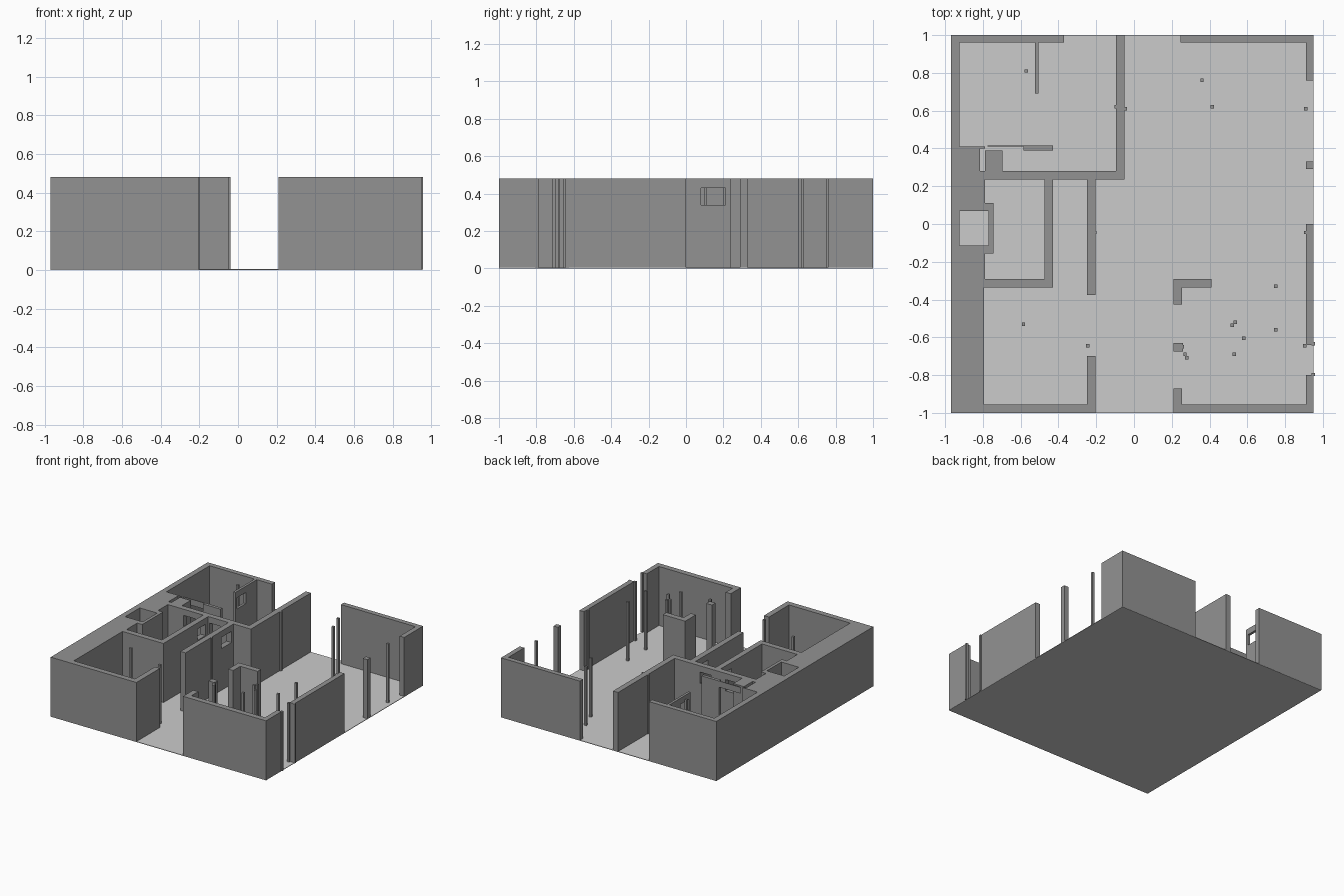
import bpy, bmesh, math

H = 0.48      # wall height
Z0 = 0.002    # wall base, just inside the floor slab

def material(name, v):
    m = bpy.data.materials.new(name)
    m.diffuse_color = (v, v, v, 1)
    return m

WALL = material("wall grey", 0.29)
FLOOR = material("floor light grey", 0.60)

def block_object(name, solids, cuts, mat):
    """Join boxes (x0, x1, y0, y1, z0, z1), remove cuts, keep only the outer skin."""
    boxes = solids + cuts
    ax = [sorted({round(b[2 * k + e], 4) for b in boxes for e in (0, 1)}) for k in range(3)]
    def cells(b):
        r = [range(ax[k].index(round(b[2 * k], 4)), ax[k].index(round(b[2 * k + 1], 4)))
             for k in range(3)]
        return {(i, j, l) for i in r[0] for j in r[1] for l in r[2]}
    filled = set()
    for b in solids:
        filled |= cells(b)
    for b in cuts:
        filled -= cells(b)
    bm = bmesh.new()
    verts = {}
    def vert(key):
        if key not in verts:
            verts[key] = bm.verts.new([ax[k][key[k]] for k in range(3)])
        return verts[key]
    for c in filled:
        for k in range(3):
            u, v = (k + 1) % 3, (k + 2) % 3
            for side in (0, 1):
                n = list(c)
                n[k] += 1 if side else -1
                if tuple(n) in filled:
                    continue
                ring = []
                for du, dv in ((0, 0), (1, 0), (1, 1), (0, 1)):
                    p = list(c)
                    p[k] += side
                    p[u] += du
                    p[v] += dv
                    ring.append(vert(tuple(p)))
                bm.faces.new(ring if side else ring[::-1])
    bmesh.ops.dissolve_limit(bm, angle_limit=math.radians(1), verts=bm.verts, edges=bm.edges)
    me = bpy.data.meshes.new(name)
    bm.to_mesh(me)
    bm.free()
    me.materials.append(mat)
    ob = bpy.data.objects.new(name, me)
    bpy.context.collection.objects.link(ob)
    return ob

# floor slab
block_object("floor", [(-0.97, 0.95, -1, 1, 0, 0.004)], [], FLOOR)

# full-height walls as plan rectangles (x0, x1, y0, y1)
plan = [
    # back left room
    (-0.97, -0.925, 0.41, 1.0), (-0.97, -0.37, 0.96, 1.0),
    (-0.525, -0.505, 0.69, 0.96), (-0.095, -0.05, 0.24, 1.0),
    (-0.80, -0.05, 0.235, 0.28), (-0.585, -0.43, 0.39, 0.415),
    # back right and right side
    (0.245, 0.95, 0.96, 1.0), (0.91, 0.95, 0.76, 1.0),
    (0.91, 0.95, 0.29, 0.33), (0.91, 0.95, -0.64, 0.0), (0.91, 0.95, -1.0, -0.80),
    # front right room
    (0.21, 0.95, -1.0, -0.955), (0.21, 0.255, -1.0, -0.87),
    (0.21, 0.26, -0.675, -0.63), (0.21, 0.255, -0.425, -0.29),
    (0.21, 0.41, -0.335, -0.29),
    # front left rooms
    (-0.97, -0.205, -1.0, -0.955), (-0.25, -0.205, -1.0, -0.70),
    (-0.25, -0.205, -0.375, 0.24), (-0.475, -0.43, -0.335, 0.24),
    (-0.80, -0.43, -0.335, -0.29),
    # thick left mass
    (-0.97, -0.795, -1.0, -0.29), (-0.97, -0.79, -0.29, 0.41),
    (-0.97, -0.745, -0.155, 0.11), (-0.79, -0.695, 0.28, 0.39),
]
walls = [r + (Z0, H) for r in plan]
# thin lintel
walls.append((-0.775, -0.585, 0.41, 0.415, 0.43, H))

openings = [
    # shafts in the left mass
    (-0.925, -0.77, -0.115, 0.07, Z0, H), (-0.815, -0.79, 0.28, 0.40, Z0, H),
    # high windows
    (-0.25, -0.205, 0.08, 0.21, 0.34, 0.43), (-0.475, -0.43, 0.10, 0.20, 0.34, 0.43),
    (-0.42, -0.32, 0.235, 0.28, 0.34, 0.43), (-0.65, -0.55, 0.235, 0.28, 0.34, 0.43),
    (-0.525, -0.505, 0.71, 0.82, 0.34, 0.43),
]
block_object("walls", walls, openings, WALL)

# slim square posts
spots = [(-0.57, 0.81), (0.36, 0.76), (0.415, 0.62), (0.91, 0.61), (0.75, -0.33),
         (0.75, -0.56), (0.52, -0.537), (0.535, -0.52), (0.58, -0.605), (0.53, -0.69),
         (0.27, -0.69), (0.28, -0.708), (0.255, -0.65), (-0.585, -0.53), (-0.245, -0.645),
         (-0.047, 0.61), (0.905, -0.645), (0.948, -0.635), (0.948, -0.797),
         (0.908, -0.045), (-0.093, 0.62), (-0.207, -0.045)]
R = 0.009
block_object("posts", [(x - R, x + R, y - R, y + R, Z0, H - 0.0005) for x, y in spots], [], WALL)
